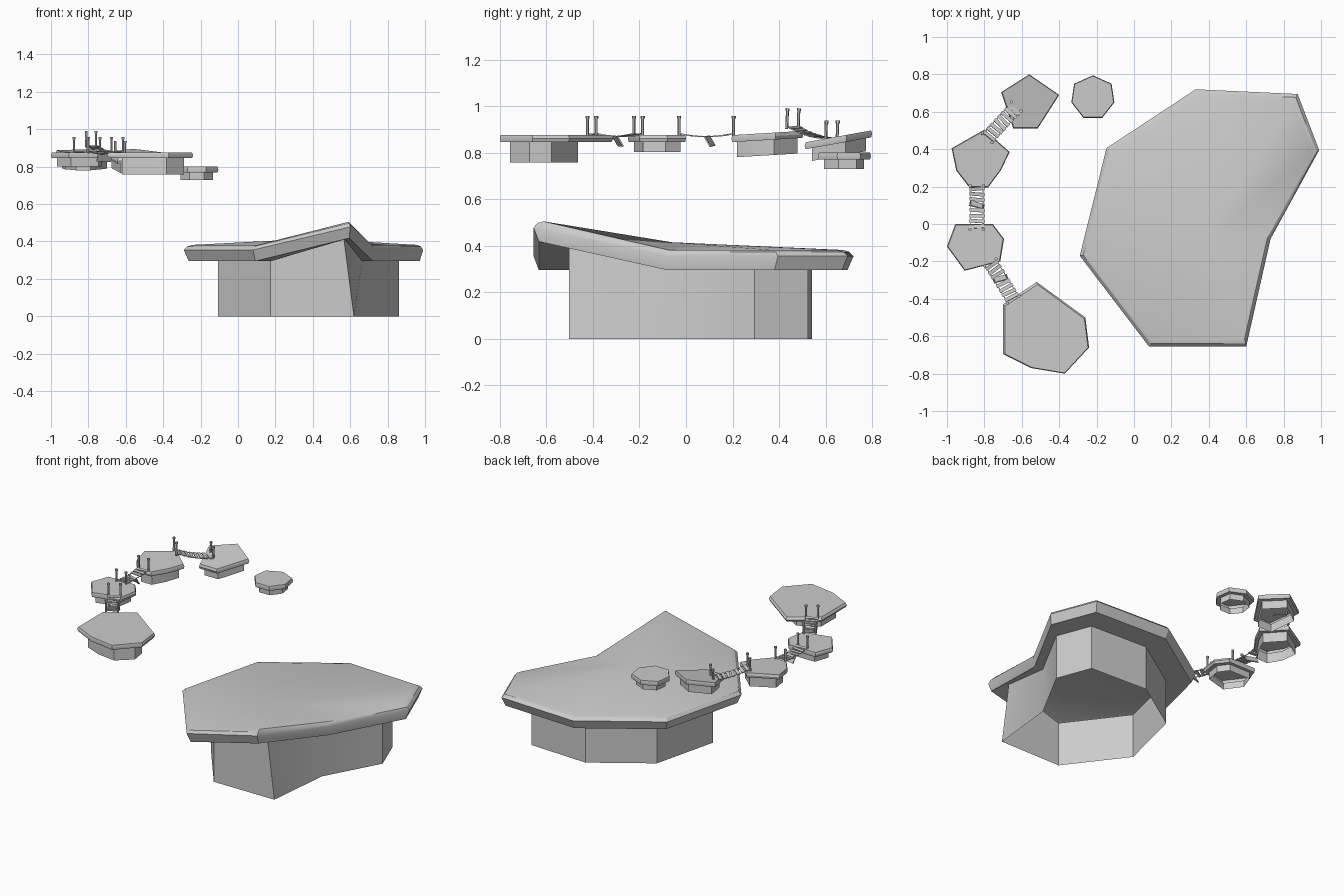
import bpy, bmesh, math, random
from mathutils import Vector, Matrix

if "Cube" in bpy.data.objects:
    bpy.data.objects.remove(bpy.data.objects["Cube"])

random.seed(4)


def finish(name, bm, smooth=False):
    me = bpy.data.meshes.new(name)
    bm.to_mesh(me)
    bm.free()
    if smooth:
        me.polygons.foreach_set("use_smooth", [True] * len(me.polygons))
        me.set_sharp_from_angle(angle=math.radians(30))
    ob = bpy.data.objects.new(name, me)
    bpy.context.collection.objects.link(ob)
    return ob


# Plateau: stacked rings of one outline (hollow base, overhanging rim, fan top)
def island(name, pts, pivot, base_scale, layers, tilt=(0, 0), peak=None, lift=0, crown=0):
    cx, cy = pivot
    area = sum(a[0] * b[1] - b[0] * a[1] for a, b in zip(pts, pts[1:] + pts[:1]))
    order = list(range(len(pts)))
    if area < 0:
        order.reverse()
    bm = bmesh.new()

    def place(x, y, z):
        return bm.verts.new((x, y, z + tilt[0] * (x - cx) + tilt[1] * (y - cy)))

    rings = []
    for k, (s, z) in enumerate(layers):
        sx, sy = base_scale if s is None else (s, s)
        ring = []
        for i in order:
            x, y = cx + sx * (pts[i][0] - cx), cy + sy * (pts[i][1] - cy)
            up = lift if i == peak else 0
            if k == 0:            # foot stays on the ground, kicked outwards
                x, up = x + up * 0.44, 0
            ring.append(place(x, y, z + up))
        rings.append(ring)
    n = len(order)
    for lo, hi in zip(rings, rings[1:]):
        for j in range(n):
            m = (j + 1) % n
            bm.faces.new((lo[j], lo[m], hi[m], hi[j]))
    if crown:
        c = place(cx - 0.06, cy - 0.04, crown)
        for j in range(n):
            bm.faces.new((rings[-1][j], rings[-1][(j + 1) % n], c))
    else:
        bm.faces.new(rings[-1])
    return finish(name, bm, True)


def small_layers(foot, top):
    return [(None, foot), (None, top - 0.03), (0.97, top - 0.03), (1, top - 0.015), (0.965, top)]


# Main island with one raised corner
island("main_island",
       [(-.147, .406), (.33, .72), (.875, .695), (.99, .395), (.73, -.08),
        (.60, -.655), (.08, -.655), (-.29, -.17)],
       (.46, -.02), (.755, .76),
       [(None, 0), (None, .295), (.965, .295), (1, .355), (.975, .374), (.935, .382)],
       peak=5, lift=.123, crown=.415)

# Floating islets
island("front_islet",
       [(-.52, -.31), (-.26, -.50), (-.24, -.66), (-.37, -.80), (-.55, -.77),
        (-.70, -.695), (-.70, -.43)],
       (-.416, -.693), (.72, .6), small_layers(.757, .876))
island("left_islet",
       [(-.955, 0), (-.755, 0), (-.695, -.08), (-.715, -.2), (-.905, -.25), (-1, -.12)],
       (-.85, -.12), (.78, .8), small_layers(.802, .876))
island("mid_islet",
       [(-.975, .405), (-.80, .505), (-.665, .385), (-.71, .29), (-.78, .195),
        (-.88, .195), (-.95, .285)],
       (-.82, .34), (.78, .84), small_layers(.788, .884), tilt=(0, .06))
island("back_islet",
       [(-.56, .80), (-.40, .69), (-.515, .51), (-.645, .51), (-.71, .705)],
       (-.56, .665), (.78, .8), small_layers(.787, .872), tilt=(0, .18))
island("end_islet",
       [(-.22, .795), (-.12, .75), (-.105, .65), (-.17, .567), (-.27, .567),
        (-.335, .65), (-.32, .75)],
       (-.22, .675), (.76, .76), small_layers(.73, .80))


def add_box(bm, centre, size, rot):
    bmesh.ops.create_cube(bm, size=1, matrix=Matrix.Translation(centre)
                          @ rot.to_4x4() @ Matrix.Diagonal((*size, 1)))


def frame(along):
    d = along.normalized()
    side = Vector((-d.y, d.x, 0)).normalized()
    return Matrix((d, side, d.cross(side))).transposed()


# Rope bridge: sagging planks, two ropes and four posts
def bridge(name, a, b, count=8, broken=None, lean=0.0):
    a, b = Vector(a), Vector(b)
    flat = (b - a) * Vector((1, 1, 0))
    side = frame(flat).col[1].copy()

    def path(t):
        return a.lerp(b, t) - Vector((0, 0, .05 * t * (1 - t)))

    bm = bmesh.new()
    for i in range(count):
        t = (i + .6) / (count + .2)
        rot = frame(path(t + .02) - path(t - .02))
        p = path(t)
        if i == broken:           # loose plank hanging down
            rot = rot @ Matrix.Rotation(math.radians(60), 3, 'Y')
            p = p - Vector((0, 0, .02))
            rot = rot @ Matrix.Rotation(.25, 3, 'X')
        rot = rot @ Matrix.Rotation(random.uniform(-.13, .13), 3, 'Z')
        size = (.05 if i == broken else .019, .08, .006)
        add_box(bm, p, size, rot)
    finish(name + "_planks", bm)

    bm = bmesh.new()
    for s in (-.033, .033):
        for i in range(count):
            p, q = path(i / count) + side * s, path((i + 1) / count) + side * s
            add_box(bm, (p + q) / 2, ((q - p).length, .004, .004), frame(q - p))
    finish(name + "_ropes", bm)

    bm = bmesh.new()
    for end in (a, b):
        for s in (-.036, .036):
            up = Vector((0, lean, 1)).normalized()
            rot = Vector((0, 0, 1)).rotation_difference(up).to_matrix()
            m = (Matrix.Translation(end + side * s + up * .03) @ rot.to_4x4())
            bmesh.ops.create_cone(bm, cap_ends=True, segments=6, radius1=.0065,
                                  radius2=.0065, depth=.085, matrix=m)
            m = m @ Matrix.Translation((0, 0, .04))
            bmesh.ops.create_cone(bm, cap_ends=True, segments=6, radius1=.009,
                                  radius2=.009, depth=.012, matrix=m)
    finish(name + "_posts", bm)


bridge("front_bridge", (-.645, -.405, .882), (-.768, -.205, .882), 8, broken=4)
bridge("middle_bridge", (-.84, -.03, .882), (-.84, .205, .882), 8, broken=4)
bridge("back_bridge", (-.785, .458, .915), (-.63, .625, .862), 8, lean=.04)
